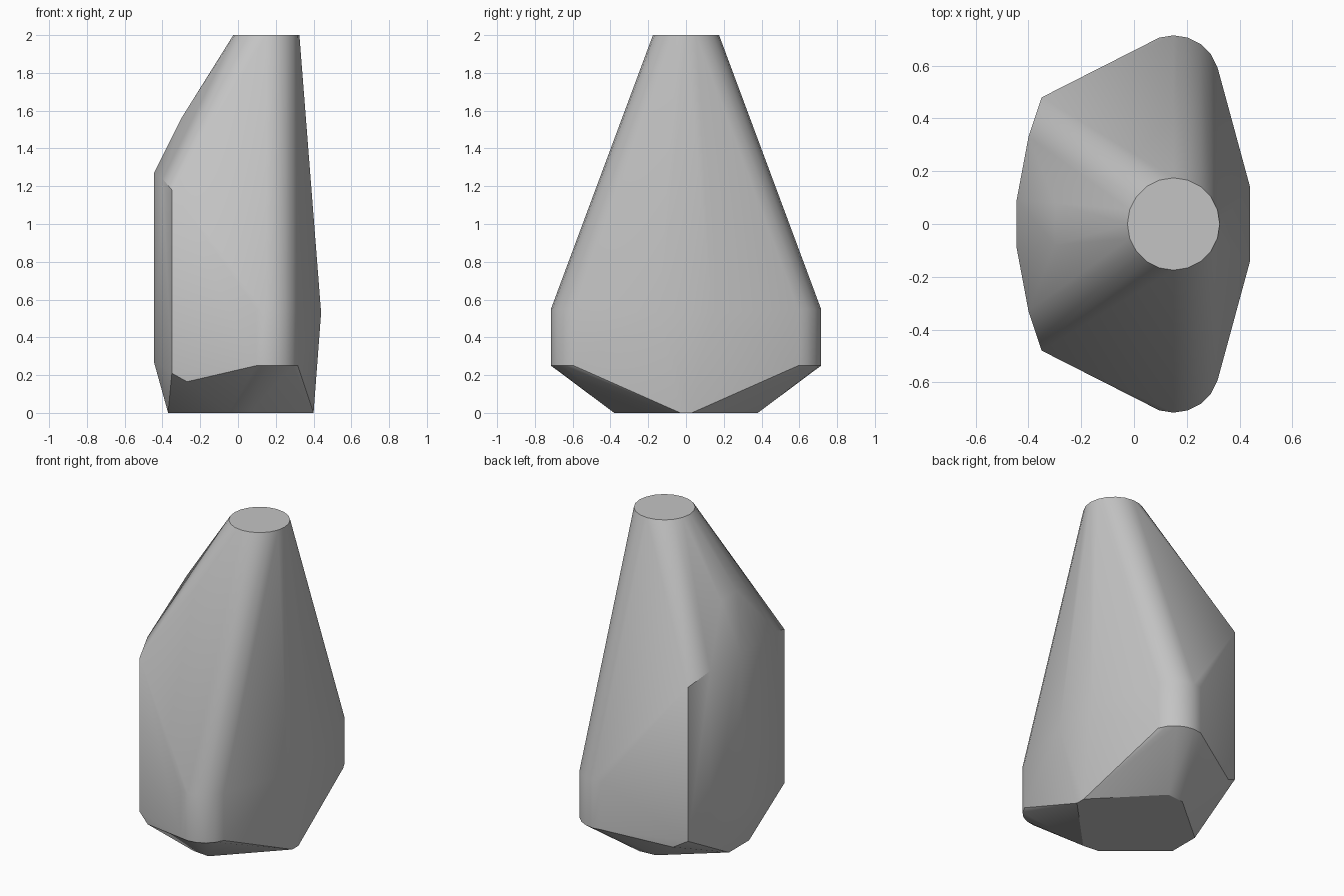
import bpy, bmesh, math

cube = bpy.data.objects.get("Cube")
if cube:
    bpy.data.objects.remove(cube, do_unlink=True)

# Plain grey material
grey = bpy.data.materials.new("plain grey")
grey.use_nodes = True
grey.diffuse_color = (0.55, 0.55, 0.55, 1)
grey.node_tree.nodes["Principled BSDF"].inputs["Base Color"].default_value = (0.55, 0.55, 0.55, 1)

SIDES = 20
RADIUS = 0.175


def ring(y, z):
    """Circle of points that rounds the neck or a side corner."""
    steps = [2 * math.pi * i / SIDES for i in range(SIDES)]
    return [(0.15 + RADIUS * math.cos(a), y + RADIUS * math.sin(a), z) for a in steps]


# Points for the half on the +y side, mirrored to the other half
half = [
    (-0.445, 0.09, 0.27), (-0.445, 0.09, 1.27),                        # bulging wall
    (-0.40, 0.33, 0.245), (-0.40, 0.33, 1.24),
    (-0.35, 0.48, 0.21), (-0.35, 0.48, 1.18), (-0.27, 0.515, 0.165),   # wall corner
    (-0.30, 0.08, 1.56),                                               # shoulder
    (0.44, 0.14, 0.53),                                                # opposite ridge
    (0.40, 0.03, 0), (0.06, 0.38, 0), (-0.05, 0.37, 0), (-0.37, 0.10, 0),  # base
]
half += ring(0.54, 0.25) + ring(0.54, 0.55)
points = half + [(x, -y, z) for x, y, z in half] + ring(0, 2)

# Wrap the points in one faceted skin
bm = bmesh.new()
for p in points:
    bm.verts.new(p)
hull = bmesh.ops.convex_hull(bm, input=bm.verts[:])
inside = [v for v in hull["geom_interior"] if isinstance(v, bmesh.types.BMVert)]
bmesh.ops.delete(bm, geom=inside, context="VERTS")
bmesh.ops.delete(bm, geom=[v for v in bm.verts if not v.link_faces], context="VERTS")
bmesh.ops.dissolve_limit(bm, angle_limit=math.radians(1), verts=bm.verts[:], edges=bm.edges[:])
bmesh.ops.recalc_face_normals(bm, faces=bm.faces[:])

mesh = bpy.data.meshes.new("faceted_body")
bm.to_mesh(mesh)
bm.free()
mesh.materials.append(grey)
body = bpy.data.objects.new("faceted_body", mesh)
bpy.context.collection.objects.link(body)

# Narrow rounding on the soft creases
bpy.ops.object.select_all(action="DESELECT")
body.select_set(True)
bpy.context.view_layer.objects.active = body
bpy.ops.object.shade_smooth_by_angle(angle=math.radians(30))
